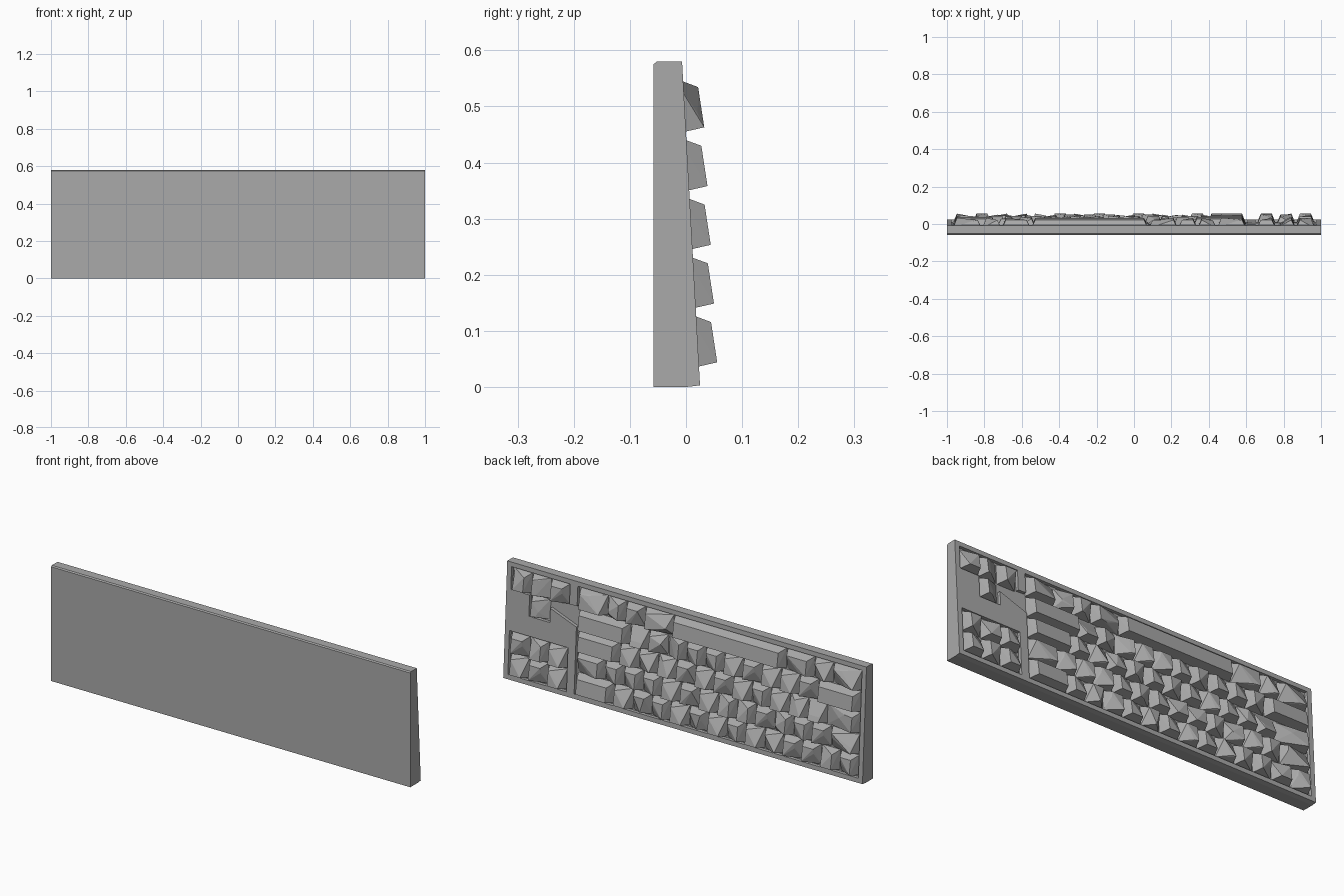
import bpy, bmesh, math, random
from mathutils import Vector

random.seed(4)
cube = bpy.data.objects.get("Cube")
if cube:
    bpy.data.objects.remove(cube, do_unlink=True)

grey = bpy.data.materials.new("mid grey")
grey.use_nodes = True
COLOUR = (0.4, 0.4, 0.4, 1)
grey.diffuse_color = COLOUR
grey.node_tree.nodes["Principled BSDF"].inputs["Base Color"].default_value = COLOUR

U = 0.1047          # key pitch
LEFT = -0.97        # start of the main block
NAV = 0.655         # start of the side cluster
ROW0 = 0.03         # lower edge of the first row
DEPTH = 0.016       # depth of the key wells


def deck(x, z, lift=0.0):
    """Point on the sloping key deck, raised outward by lift."""
    return Vector((x, 0.025 - 0.055 * z + lift, z))


def make(name, bm):
    bmesh.ops.recalc_face_normals(bm, faces=bm.faces)
    mesh = bpy.data.meshes.new(name)
    bm.to_mesh(mesh)
    bm.free()
    mesh.materials.append(grey)
    obj = bpy.data.objects.new(name, mesh)
    bpy.context.collection.objects.link(obj)
    return obj


def hull(name, points):
    bm = bmesh.new()
    for p in points:
        bm.verts.new(p)
    bmesh.ops.convex_hull(bm, input=bm.verts)
    bmesh.ops.dissolve_limit(bm, angle_limit=math.radians(1),
                             verts=bm.verts, edges=bm.edges)
    return make(name, bm)


# Wedge-shaped case, thicker along the lower edge
profile = [(-0.058, 0), (-0.058, 0.575), (-0.052, 0.58), (-0.007, 0.58), (0.025, 0.003), (0, 0)]
case = hull("case", [(x, y, z) for x in (-1, 1) for y, z in profile])


# Wells that hold the key groups
def well(name, outline):
    cutter = hull(name, [deck(x, z, h) for x, z in outline for h in (-DEPTH, 0.03)])
    cutter.hide_render = True
    cutter.hide_set(True)
    cutter.display_type = 'WIRE'
    mod = case.modifiers.new(name, 'BOOLEAN')
    mod.operation = 'DIFFERENCE'
    mod.solver = 'EXACT'
    mod.object = cutter
    return cutter


def rect(x0, x1, r0, r1):
    z0, z1 = ROW0 + r0 * U - 0.004, ROW0 + r1 * U + 0.004
    return [(x0, z0), (x1, z0), (x1, z1), (x0, z1)]


cutters = [
    well("main_well", rect(LEFT - 0.006, LEFT + 15 * U + 0.006, 0, 5)),
    well("side_well", rect(NAV - 0.006, NAV + 3 * U + 0.006, 0, 2)),
    well("arrow_well", rect(NAV - 0.006, NAV + 3 * U + 0.006, 4, 5)),
    well("up_arrow_well", rect(NAV + U - 0.006, NAV + 2 * U + 0.006, 3, 4.1)),
    well("slanted_well", [(0.86, 0.45), (0.59, 0.46), (0.59, 0.35), (0.76, 0.42)]),
]
bpy.context.view_layer.update()
baked = bpy.data.meshes.new_from_object(
    case.evaluated_get(bpy.context.evaluated_depsgraph_get()))
case.modifiers.clear()
case.data = baked
for c in cutters:
    bpy.data.objects.remove(c, do_unlink=True)


# Faceted key: tapered block whose top corners are partly chipped away
def key(name, x, row, width):
    x0, x1 = x + 0.003, x + width * U - 0.003
    z0 = ROW0 + row * U + 0.003
    z1 = z0 + U - 0.006
    base = [deck(a, b, -DEPTH) for a in (x0, x1) for b in (z0, z1)]
    inset = 0.02
    top = [deck(a, b, h) for a in (x0 + inset, x1 - inset)
           for b, h in ((z0 + 0.011, 0.033), (z1 - 0.016, 0.026))]
    if width < 1.9:
        chips = random.sample(range(4), random.choice((1, 1, 2)))
        for i in chips:
            other = top[i ^ 1] if random.random() < 0.5 else top[i ^ 2]
            top[i] = top[i].lerp(other, 0.65) - Vector((0, 0.008, 0))
    hull(name, base + top)


# Main block, one list of key widths per row
ROWS = [
    [1] * 13 + [2],
    [1.5] + [1] * 12 + [1.5],
    [1.75] + [1] * 11 + [2.25],
    [2.25] + [1] * 10 + [2.75],
    [1.5, 1, 1.5, 6, 1.5, 1, 1, 1.5],
]
for r, widths in enumerate(ROWS):
    x = LEFT
    for i, w in enumerate(widths):
        label = "space_bar" if w == 6 else f"key_row{r + 1}_{i + 1}"
        key(label, x, r, w)
        x += w * U

# Side cluster and arrow keys
for r, columns in ((0, (0, 1, 2)), (1, (0, 1, 2)), (3, (1,)), (4, (0, 1, 2))):
    for c in columns:
        key(f"side_key_row{r + 1}_{c + 1}", NAV + c * U, r, 1)
